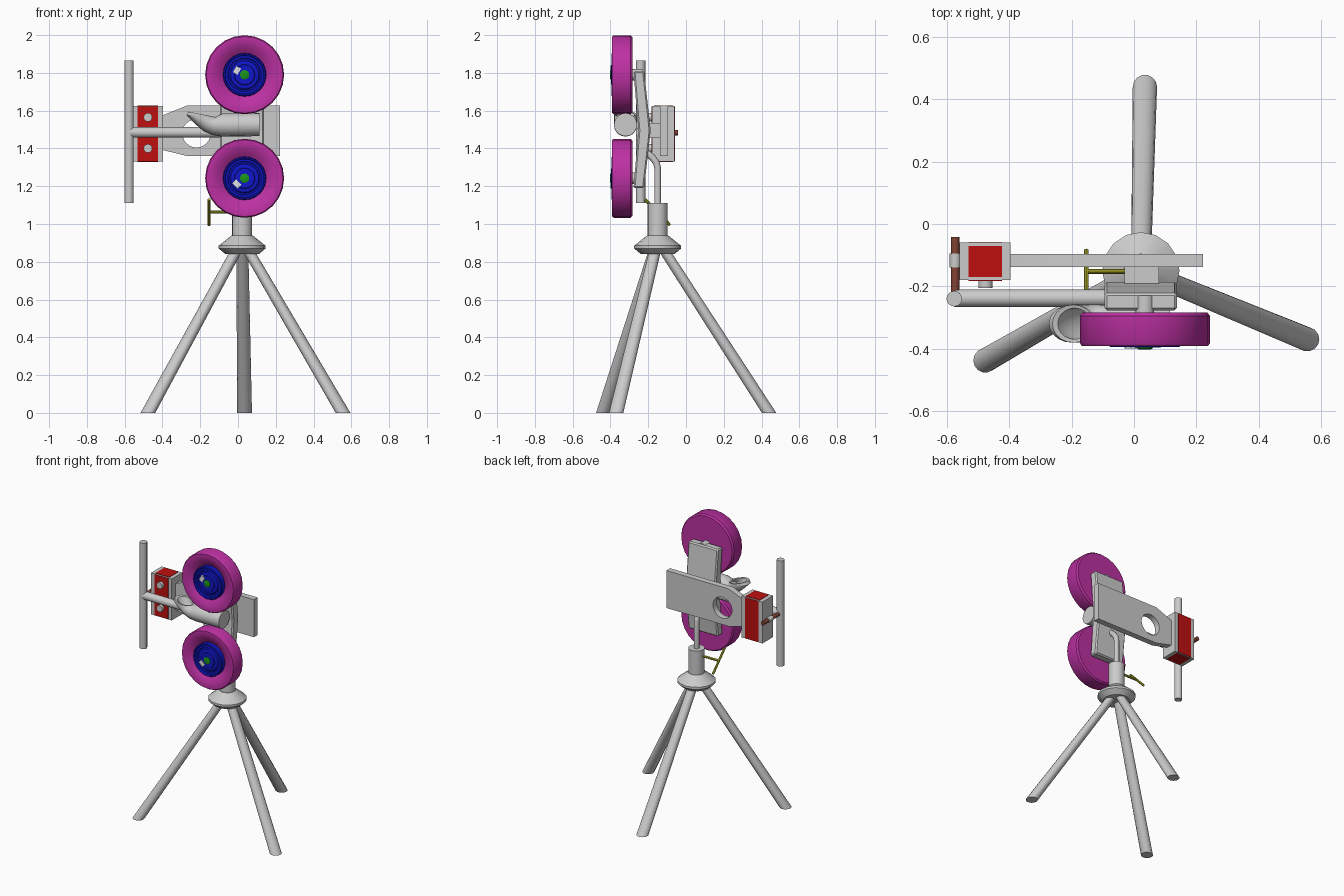
import bpy, bmesh
from math import sin, cos, pi, radians
from mathutils import Vector, Matrix

if "Cube" in bpy.data.objects:
    bpy.data.objects.remove(bpy.data.objects["Cube"])

V = Vector
COLORS = {"purple": (0.5, 0.03, 0.36, 1), "blue": (0.005, 0.008, 0.6, 1),
          "red": (0.52, 0.005, 0.005, 1), "green": (0.01, 0.3, 0.01, 1),
          "yellow": (0.45, 0.45, 0.03, 1), "brown": (0.22, 0.055, 0.035, 1),
          "pale": (0.75, 0.78, 0.8, 1)}


def material(name):
    m = bpy.data.materials.get(name)
    if not m:
        m = bpy.data.materials.new(name)
        m.diffuse_color = COLORS[name]
        m.use_nodes = True
        m.node_tree.nodes["Principled BSDF"].inputs["Base Color"].default_value = m.diffuse_color
    return m


def finish(name, bm, color=None, smooth=35, bevel=0):
    bmesh.ops.recalc_face_normals(bm, faces=bm.faces)
    me = bpy.data.meshes.new(name)
    bm.to_mesh(me)
    bm.free()
    ob = bpy.data.objects.new(name, me)
    bpy.context.collection.objects.link(ob)
    if color:
        me.materials.append(material(color))
    if bevel:
        b = ob.modifiers.new("bevel", "BEVEL")
        b.width, b.segments = bevel, 1
    if smooth:
        bpy.ops.object.select_all(action="DESELECT")
        ob.select_set(True)
        bpy.context.view_layer.objects.active = ob
        bpy.ops.object.shade_smooth_by_angle(angle=radians(smooth))
    return ob


def loft(name, rings, color=None, smooth=35):
    bm = bmesh.new()
    vr = [[bm.verts.new(p) for p in r] for r in rings]
    n = len(vr[0])
    for a, b in zip(vr, vr[1:]):
        for i in range(n):
            j = (i + 1) % n
            bm.faces.new((a[i], a[j], b[j], b[i]))
    bm.faces.new(vr[0])
    bm.faces.new(vr[-1])
    return finish(name, bm, color, smooth)


def ring(c, u, v, n):
    return [V(c) + V(u) * cos(2 * pi * i / n) + V(v) * sin(2 * pi * i / n) for i in range(n)]


def rod(name, a, b, r, color=None, n=16):
    a, b = V(a), V(b)
    d = (b - a).normalized()
    u = d.orthogonal().normalized()
    v = d.cross(u)
    return loft(name, [ring(p, u * r, v * r, n) for p in (a, b)], color)


def box(name, lo, hi, color=None, bevel=0, rot=0):
    lo, hi = V(lo), V(hi)
    bm = bmesh.new()
    bmesh.ops.create_cube(bm, size=1)
    bm.transform(Matrix.Translation((lo + hi) / 2) @ Matrix.Rotation(rot, 4, "Y")
                 @ Matrix.Diagonal((*(hi - lo), 1)))
    return finish(name, bm, color, 0, bevel)


def lathe_y(name, x, z, prof, color=None, n=24, smooth=35):
    return loft(name, [ring((x, y, z), (r, 0, 0), (0, 0, r), n) for r, y in prof], color, smooth)


# Two wheels with dished tyre, ringed hub, green cap and pale tag
WX = 0.035
for tag, z, s in (("upper", 1.79, 1), ("lower", 1.242, -1)):
    lathe_y(tag + "_tyre", WX, z, [(0.04, -0.284), (0.2, -0.284), (0.209, -0.295), (0.209, -0.382),
                                   (0.203, -0.391), (0.185, -0.392), (0.16, -0.386), (0.135, -0.374),
                                   (0.112, -0.358)], "purple")
    lathe_y(tag + "_hub", WX, z, [(0.115, -0.33), (0.115, -0.39), (0.111, -0.395), (0.105, -0.395),
                                  (0.101, -0.385), (0.09, -0.385), (0.087, -0.38), (0.08, -0.38),
                                  (0.074, -0.386), (0.055, -0.389), (0.052, -0.396), (0.03, -0.396)], "blue")
    lathe_y(tag + "_hub_cap", WX, z, [(0.025, -0.38), (0.025, -0.4), (0.018, -0.403)], "green", 12)
    box(tag + "_hub_tag", (-0.021, -0.4, z + s * 0.027 - 0.023 if s > 0 else z - 0.05),
        (0.009, -0.385, z + 0.043 if s > 0 else z - 0.01), "pale", 0, radians(30 if s > 0 else -45))
    rod(tag + "_axle", (WX, -0.29, z), (WX, -0.23, z), 0.03)

# Bent mounting plate behind the wheels
prof = [(-0.278, 1.81), (-0.252, 1.495), (-0.278, 1.19), (-0.222, 1.19), (-0.187, 1.495), (-0.222, 1.81)]
bm = bmesh.new()
L = [bm.verts.new((-0.095, y, z)) for y, z in prof]
R = [bm.verts.new((0.138, y, z)) for y, z in prof]
for i in range(6):
    j = (i + 1) % 6
    bm.faces.new((L[i], L[j], R[j], R[i]))
for S in (L, R):
    bm.faces.new((S[0], S[1], S[4], S[5]))
    bm.faces.new((S[1], S[2], S[3], S[4]))
finish("bent_plate", bm, None, 0, 0.008)
box("plate_bracket", (-0.03, -0.2, 1.455), (0.08, -0.13, 1.535))

# Long arm plate with round hole, halves mirrored about the hole's centre line
HX, HZ, HR, N = -0.22, 1.48, 0.075, 12
arc = [(HX + HR * cos(pi * i / N), HR * sin(pi * i / N)) for i in range(N + 1)]
bm = bmesh.new()
for s in (1, -1):
    top = 0.147 if s > 0 else 0.12
    end = 0.095 if s > 0 else 0.088
    outline = arc + [(-0.4, 0), (-0.4, end), (-0.27, top), (0.222, top), (0.222, 0)]
    bm.faces.new([bm.verts.new((x, -0.138, HZ + s * z)) for x, z in outline])
bmesh.ops.remove_doubles(bm, verts=bm.verts, dist=1e-5)
bmesh.ops.recalc_face_normals(bm, faces=bm.faces)
ext = bmesh.ops.extrude_face_region(bm, geom=bm.faces[:])
bmesh.ops.translate(bm, vec=(0, 0.042, 0),
                    verts=[e for e in ext["geom"] if isinstance(e, bmesh.types.BMVert)])
# keep the starting faces so the plate is closed on both sides
if not any(all(abs(v.co.y + 0.138) < 1e-4 for v in f.verts) for f in bm.faces):
    bmesh.ops.holes_fill(bm, edges=[e for e in bm.edges if e.is_boundary], sides=0)
finish("arm_plate", bm, None, 30)

# Control box with red panels and two knobs
box("control_box", (-0.56, -0.18, 1.33), (-0.396, -0.06, 1.625))
RX0, RX1 = -0.531, -0.423
box("front_panel", (RX0, -0.183, 1.332), (RX1, -0.17, 1.623), "red")
box("back_panel", (RX0, -0.07, 1.332), (RX1, -0.057, 1.623), "red")
box("top_panel", (RX0, -0.17, 1.61), (RX1, -0.07, 1.628), "red")
box("bottom_panel", (RX0, -0.17, 1.327), (RX1, -0.07, 1.34), "red")
for z in (1.565, 1.4):
    rod("box_knob", (-0.477, -0.175, z), (-0.477, -0.205, z), 0.023)

# Guide bars and the brown pivot pin
rod("vertical_bar", (-0.577, -0.24, 1.112), (-0.577, -0.24, 1.865), 0.025)
rod("horizontal_bar", (-0.577, -0.238, 1.485), (-0.085, -0.238, 1.485), 0.028)
rod("pivot_pin", (-0.574, -0.235, 1.483), (-0.574, -0.042, 1.483), 0.014, "brown")
rod("pin_sleeve", (-0.574, -0.14, 1.483), (-0.574, -0.095, 1.483), 0.018)

# Feed tube with upturned scoop; each ring spans a bottom and a top point in x, z
spans = [((0.115, 1.465), (0.115, 1.587)), ((-0.085, 1.463), (-0.085, 1.585)),
         ((-0.14, 1.472), (-0.105, 1.574)), ((-0.185, 1.494), (-0.117, 1.568)),
         ((-0.228, 1.53), (-0.122, 1.567)), ((-0.273, 1.575), (-0.125, 1.567)),
         ((-0.262, 1.595), (-0.127, 1.568)), ((-0.245, 1.59), (-0.137, 1.567)),
         ((-0.215, 1.54), (-0.14, 1.56)), ((-0.165, 1.505), (-0.125, 1.55))]
rings = []
for k, (b, t) in enumerate(spans):
    b, t = V((b[0], -0.32, b[1])), V((t[0], -0.32, t[1]))
    rings.append(ring((b + t) / 2, (0, 0.061 if k < 7 else 0.05, 0), (t - b) / 2, 20))
loft("feed_tube", rings, None, 40)

# Post collar, head and bent neck
PX, PY = 0.022, -0.15


def lathe_z(name, prof, n=16):
    return loft(name, [ring((PX, PY, z), (r, 0, 0), (0, r, 0), n) for r, z in prof])


lathe_z("post_collar", [(0.053, 0.92), (0.053, 1.11)], 20)
lathe_z("tripod_head", [(0.088, 0.84), (0.124, 0.87), (0.124, 0.885), (0.055, 0.94)])
neck = [(PY, 1.09, 0), (PY, 1.295, 10), (-0.157, 1.325, 30), (-0.178, 1.352, 45), (-0.225, 1.392, 50)]
loft("post_neck", [ring((PX, y, z), (0.018, 0, 0),
                        (0, 0.018 * cos(radians(a)), 0.018 * sin(radians(a))), 12) for y, z, a in neck])

# Tripod legs, cut level with the ground
for name, x, y in (("back_leg", 0.035, 0.44), ("left_leg", -0.477, -0.438), ("right_leg", 0.556, -0.37)):
    d = V((x - PX, y - PY, 0)).normalized() * 0.035
    loft(name, [ring(c, (r, 0, 0), (0, r, 0), 14)
                for c, r in (((x, y, 0), 0.039), ((PX + d.x, PY + d.y, 0.86), 0.032))])

# Yellow tee handle clamping the post
rod("tee_stem", (-0.02, -0.152, 1.063), (-0.153, -0.152, 1.063), 0.008, "yellow", 10)
rod("tee_grip", (-0.153, -0.217, 1.13), (-0.153, -0.085, 0.994), 0.008, "yellow", 10)
